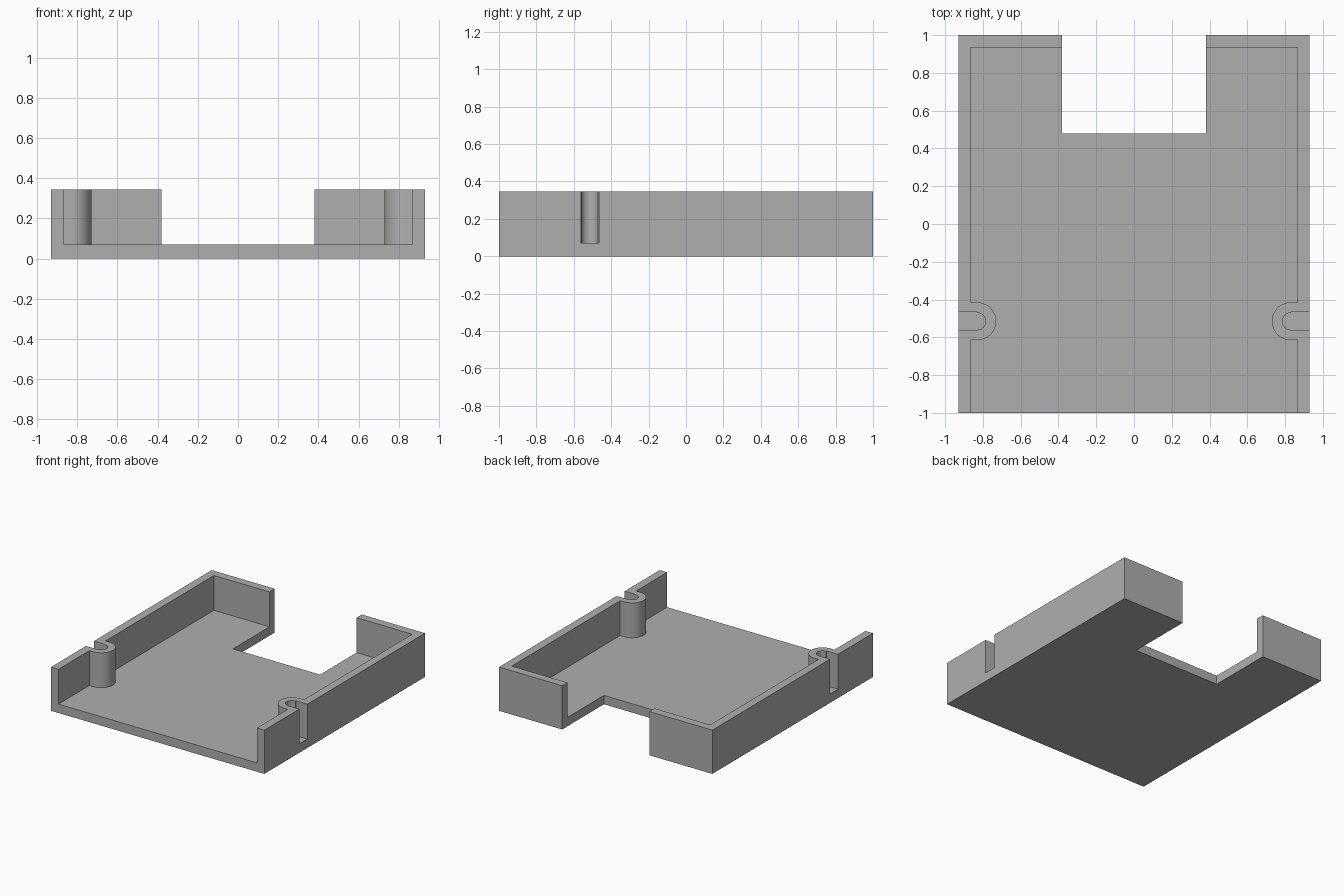
import bpy
import bmesh
from math import sin, cos, pi, radians

if "Cube" in bpy.data.objects:
    bpy.data.objects.remove(bpy.data.objects["Cube"], do_unlink=True)

# Main sizes
HALF_W, HALF_L, HEIGHT = 0.93, 1.0, 0.345
FLOOR, WALL = 0.07, 0.065
NOTCH_X, NOTCH_Y = 0.38, 0.48
BOSS_X, BOSS_Y, BOSS_R = 0.83, -0.515, 0.10
HOLE_R, SLOT_HALF = 0.045, 0.05
OVER = 0.1
IN_X = HALF_W - WALL

grey = bpy.data.materials.new("plain grey")
grey.use_nodes = True
colour = (0.43, 0.43, 0.43, 1)
grey.diffuse_color = colour
grey.node_tree.nodes["Principled BSDF"].inputs["Base Color"].default_value = colour


def prism(name, outline, z0, z1):
    """Extrude a flat outline from z0 to z1."""
    bm = bmesh.new()
    face = bm.faces.new([bm.verts.new((x, y, z0)) for x, y in outline])
    top = bmesh.ops.extrude_face_region(bm, geom=[face])["geom"]
    moved = [v for v in top if isinstance(v, bmesh.types.BMVert)]
    bmesh.ops.translate(bm, verts=moved, vec=(0, 0, z1 - z0))
    bmesh.ops.recalc_face_normals(bm, faces=bm.faces)
    mesh = bpy.data.meshes.new(name)
    bm.to_mesh(mesh)
    bm.free()
    mesh.materials.append(grey)
    obj = bpy.data.objects.new(name, mesh)
    bpy.context.collection.objects.link(obj)
    return obj


def rectangle(x, y0, y1):
    return [(-x, y0), (x, y0), (x, y1), (-x, y1)]


def inner_arc(radius, steps=32):
    """Half circle bulging inward, from the front to the back."""
    angles = [-pi / 2 - pi * i / steps for i in range(steps + 1)]
    return [(BOSS_X + radius * cos(a), BOSS_Y + radius * sin(a)) for a in angles]


def mirrored(points):
    return [(-x, y) for x, y in points]


# Solid block and the shapes removed from it
tray = prism("tray", rectangle(HALF_W, -HALF_L, HALF_L), 0, HEIGHT)

# Cavity, open at the front, leaving the walls and round bosses
side = [(IN_X, -HALF_L - OVER), (IN_X, BOSS_Y - BOSS_R)]
side += inner_arc(BOSS_R)
side += [(IN_X, BOSS_Y + BOSS_R), (IN_X, HALF_L - WALL)]
cutters = [prism("cavity_cutter", side + mirrored(side)[::-1], FLOOR, HEIGHT + OVER)]

# Notch through the back wall and floor
cutters.append(prism("notch_cutter", rectangle(NOTCH_X, NOTCH_Y, HALF_L + OVER),
                     -OVER, HEIGHT + OVER))

# Slot from each outer side into the boss hole
slot = [(HALF_W + OVER, BOSS_Y - SLOT_HALF), (BOSS_X, BOSS_Y - SLOT_HALF)]
slot += inner_arc(HOLE_R)
slot += [(BOSS_X, BOSS_Y + SLOT_HALF), (HALF_W + OVER, BOSS_Y + SLOT_HALF)]
cutters.append(prism("left_slot_cutter", slot, FLOOR, HEIGHT + OVER))
cutters.append(prism("right_slot_cutter", mirrored(slot), FLOOR, HEIGHT + OVER))

# Cut, then discard the cutters
bpy.ops.object.select_all(action="DESELECT")
tray.select_set(True)
bpy.context.view_layer.objects.active = tray
for cutter in cutters:
    cutter.hide_render = True
    cut = tray.modifiers.new(cutter.name, "BOOLEAN")
    cut.operation = "DIFFERENCE"
    cut.solver = "EXACT"
    cut.object = cutter
    bpy.ops.object.modifier_apply(modifier=cut.name)
    bpy.data.objects.remove(cutter, do_unlink=True)

# Smooth curved walls, sharp edges elsewhere
bpy.ops.object.shade_smooth_by_angle(angle=radians(30))
